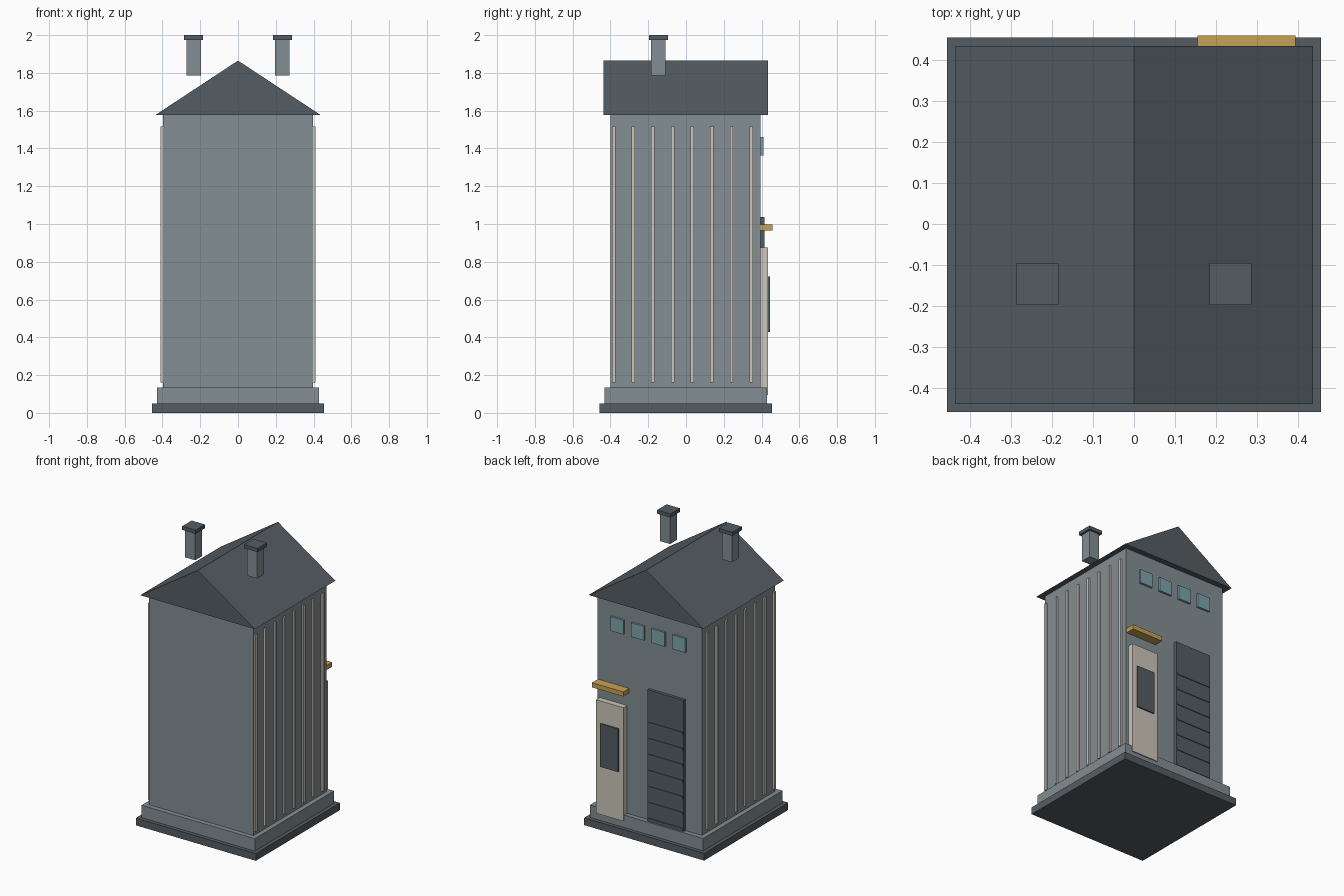
import bpy, bmesh

if "Cube" in bpy.data.objects:
    bpy.data.objects.remove(bpy.data.objects["Cube"])

CY = -0.002           # building centre in y
BACK = 0.395          # back wall plane


def mat(name, r, g, b):
    lin = lambda c: (c / 255 / 12.92) if c < 10 else ((c / 255 + 0.055) / 1.055) ** 2.4
    m = bpy.data.materials.new(name)
    m.diffuse_color = (lin(r), lin(g), lin(b), 1)
    m.use_nodes = True
    m.node_tree.nodes["Principled BSDF"].inputs["Base Color"].default_value = m.diffuse_color
    return m


WALL = mat("grey wall", 131, 142, 147)
DARK = mat("dark slate", 85, 93, 100)
CREAM = mat("cream trim", 204, 199, 186)
GOLD = mat("ochre awning", 198, 162, 84)
GLASS = mat("teal glass", 124, 165, 172)


def build(name, bm, m):
    bmesh.ops.recalc_face_normals(bm, faces=bm.faces)
    me = bpy.data.meshes.new(name)
    bm.to_mesh(me)
    bm.free()
    me.materials.append(m)
    ob = bpy.data.objects.new(name, me)
    bpy.context.collection.objects.link(ob)
    return ob


def box(name, x0, x1, y0, y1, z0, z1, m):
    bm = bmesh.new()
    bmesh.ops.create_cube(bm, size=1)
    for v in bm.verts:
        v.co.x = x1 if v.co.x > 0 else x0
        v.co.y = y1 if v.co.y > 0 else y0
        v.co.z = z1 if v.co.z > 0 else z0
    return build(name, bm, m)


def slab(name, h, z0, z1, m):
    return box(name, -h, h, CY - h, CY + h, z0, z1, m)


# Base, plinth and walls
slab("base_slab", 0.456, 0, 0.05, DARK)
slab("plinth", 0.43, 0.05, 0.135, WALL)
slab("walls", 0.397, 0.135, 1.58, WALL)

# Gable roof: triangle extruded along y
bm = bmesh.new()
R = 0.436
tri = bm.faces.new([bm.verts.new((x, CY - R, z)) for x, z in ((-R, 1.578), (R, 1.578), (0, 1.865))])
ext = bmesh.ops.extrude_face_region(bm, geom=[tri], use_keep_orig=True)
for g in ext["geom"]:
    if isinstance(g, bmesh.types.BMVert):
        g.co.y = CY + R
build("roof", bm, DARK)

# Chimneys and side ribs on both sides
for side, s in (("left", -1), ("right", 1)):
    cx, cy = 0.235 * s, -0.146
    box("chimney_" + side, cx - 0.038, cx + 0.038, cy - 0.038, cy + 0.038, 1.785, 1.975, WALL)
    box("chimney_cap_" + side, cx - 0.051, cx + 0.051, cy - 0.051, cy + 0.051, 1.975, 2.0, DARK)
    xa, xb = sorted((0.39 * s, 0.409 * s))
    for i in range(8):
        y = -0.383 + 0.104 * i
        box(f"rib_{side}_{i}", xa, xb, y - 0.009, y + 0.009, 0.16, 1.515, CREAM)

# Row of upper windows on the back
for i in range(4):
    x = 0.239 - 0.1565 * i
    box(f"window_{i}", x - 0.049, x + 0.049, BACK - 0.01, 0.409, 1.363, 1.46, GLASS)

# Entrance door, its pane and awning
DX = 0.274
box("door", DX - 0.104, DX + 0.104, BACK - 0.01, 0.435, 0.095, 0.875, CREAM)
box("door_pane", DX - 0.068, DX + 0.068, 0.43, 0.444, 0.427, 0.723, DARK)
box("awning", DX - 0.119, DX + 0.119, BACK - 0.005, 0.459, 0.965, 0.997, GOLD)

# Roller shutter with slats
box("shutter", -0.274, 0.002, BACK - 0.01, 0.416, 0.1, 1.037, DARK)
for i in range(7):
    z = 0.81 - 0.11 * i
    box(f"shutter_slat_{i}", -0.268, -0.004, 0.41, 0.421, z - 0.008, z + 0.008, DARK)
